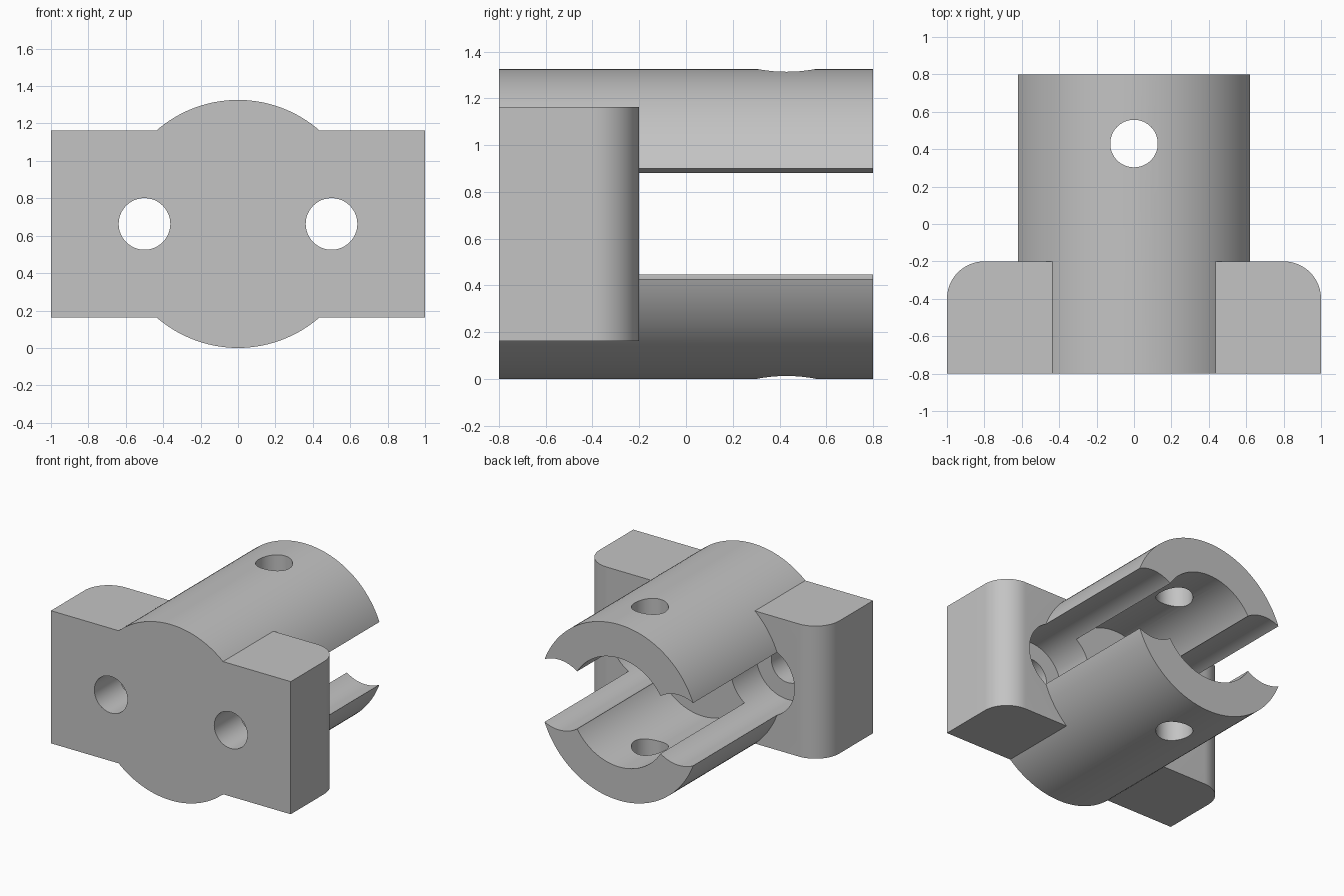
import bpy
import bmesh
import math
from mathutils import Matrix

cube = bpy.data.objects.get("Cube")
if cube:
    bpy.data.objects.remove(cube, do_unlink=True)

AXIS_Z = 0.663          # height of the barrel axis
FRONT, BACK, FLANGE_BACK = -0.8, 0.8, -0.2

grey = bpy.data.materials.new("plain grey")
grey.use_nodes = True
grey.diffuse_color = (0.55, 0.55, 0.55, 1)
grey.node_tree.nodes["Principled BSDF"].inputs["Base Color"].default_value = grey.diffuse_color


def add_object(name, bm):
    mesh = bpy.data.meshes.new(name)
    bmesh.ops.recalc_face_normals(bm, faces=bm.faces)
    bm.to_mesh(mesh)
    bm.free()
    mesh.materials.append(grey)
    obj = bpy.data.objects.new(name, mesh)
    bpy.context.collection.objects.link(obj)
    return obj


def rod(name, radius, x, y0, y1, segments=96):
    """Cylinder along y at the barrel axis height."""
    bm = bmesh.new()
    place = Matrix.Translation((x, (y0 + y1) / 2, AXIS_Z)) @ Matrix.Rotation(math.pi / 2, 4, "X")
    bmesh.ops.create_cone(bm, cap_ends=True, segments=segments, radius1=radius,
                          radius2=radius, depth=y1 - y0, matrix=place)
    return add_object(name, bm)


def combine(target, tool, operation):
    mod = target.modifiers.new(tool.name, "BOOLEAN")
    mod.operation = operation
    mod.solver = "EXACT"
    mod.object = tool
    bpy.context.view_layer.objects.active = target
    bpy.ops.object.modifier_apply(modifier=mod.name)
    bpy.data.objects.remove(tool, do_unlink=True)


# Barrel
body = rod("clamp_body", AXIS_Z, 0, FRONT, BACK, 128)

# Flange block with rounded rear corners
bm = bmesh.new()
depth = FLANGE_BACK - FRONT
bmesh.ops.create_cube(bm, size=1, matrix=Matrix.Translation(
    (0, (FRONT + FLANGE_BACK) / 2, AXIS_Z)) @ Matrix.Diagonal((2, depth, 1, 1)))
corners = [e for e in bm.edges
           if all(v.co.y > FLANGE_BACK - 0.01 for v in e.verts)
           and abs(e.verts[0].co.x - e.verts[1].co.x) < 0.01]
bmesh.ops.bevel(bm, geom=corners, offset=0.2, segments=20, profile=0.5, affect="EDGES")
combine(body, add_object("flange", bm), "UNION")

# Central bore, open at the back
combine(body, rod("bore_cutter", 0.41, 0, FLANGE_BACK, BACK + 0.1), "DIFFERENCE")

# Screw head channels and screw holes on both sides
for side in (-0.5, 0.5):
    combine(body, rod("channel_cutter", 0.265, side, -0.5, BACK + 0.1), "DIFFERENCE")
    combine(body, rod("screw_cutter", 0.138, side, FRONT - 0.1, 0, 64), "DIFFERENCE")

# Vertical pin hole through the barrel
bm = bmesh.new()
bmesh.ops.create_cone(bm, cap_ends=True, segments=64, radius1=0.127, radius2=0.127,
                      depth=2, matrix=Matrix.Translation((0, 0.43, AXIS_Z)))
combine(body, add_object("pin_cutter", bm), "DIFFERENCE")

# Smooth curved walls, crisp edges
bpy.ops.object.select_all(action="DESELECT")
body.select_set(True)
bpy.context.view_layer.objects.active = body
bpy.ops.object.shade_smooth_by_angle(angle=math.radians(25))
